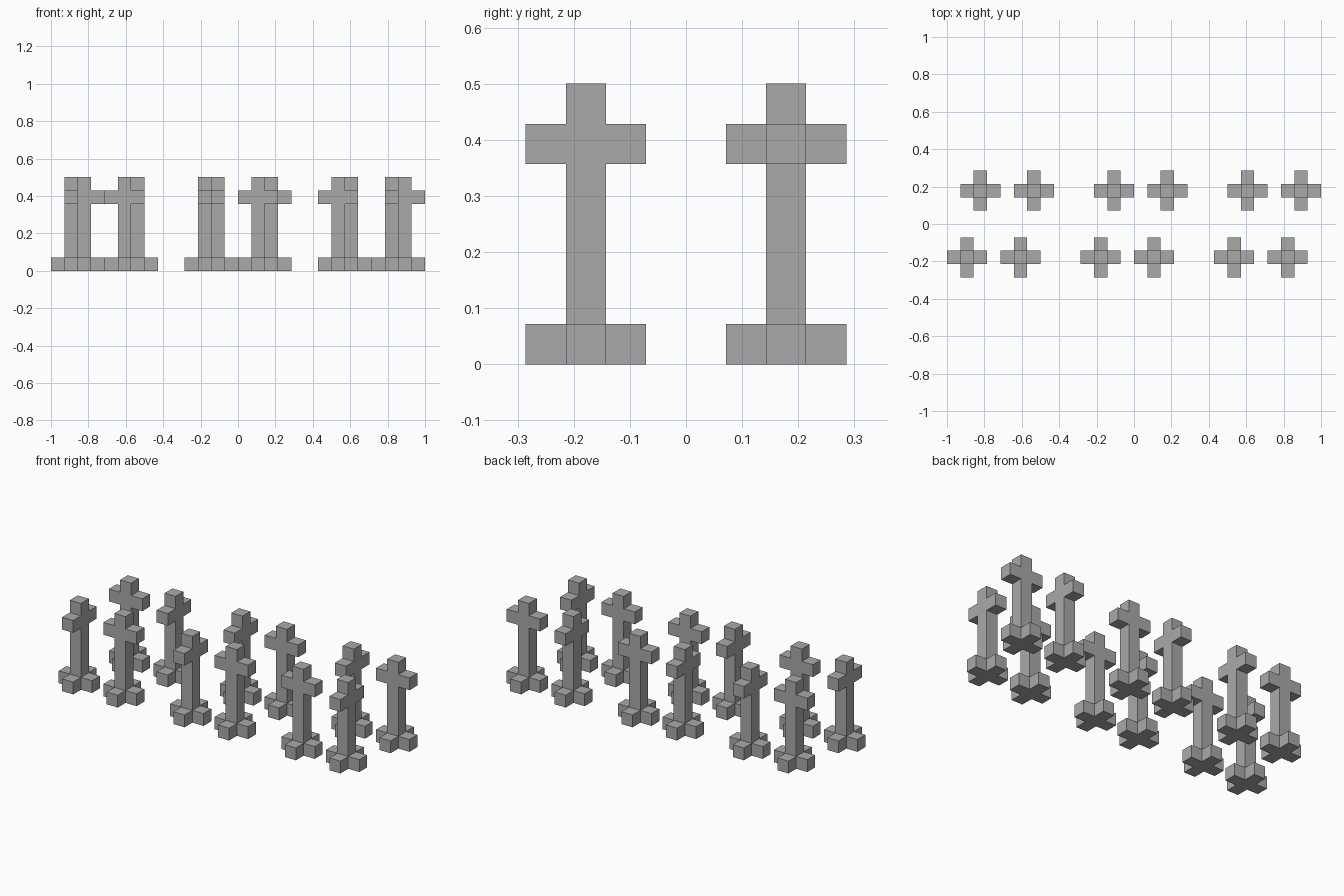
import bpy
import bmesh
from mathutils import Matrix, Vector

cube = bpy.data.objects.get("Cube")
if cube:
    bpy.data.objects.remove(cube, do_unlink=True)

U = 1 / 14  # width of one square bar

stone = bpy.data.materials.new("stone grey")
stone.use_nodes = True
stone.diffuse_color = (0.4, 0.4, 0.4, 1)
stone.node_tree.nodes["Principled BSDF"].inputs["Base Color"].default_value = (0.4, 0.4, 0.4, 1)


def grow(bm, face, length):
    """Extrude one face straight out and return its new cap."""
    direction = face.normal.copy()
    result = bmesh.ops.extrude_face_region(bm, geom=[face])["geom"]
    verts = [g for g in result if isinstance(g, bmesh.types.BMVert)]
    cap = next(g for g in result if isinstance(g, bmesh.types.BMFace))
    bmesh.ops.translate(bm, verts=verts, vec=direction * length)
    bm.normal_update()
    return cap


def grow_arms(bm, height, axes):
    """Push out the shaft's side faces at a height along the given axes."""
    sides = [f for f in bm.faces
             if abs(f.calc_center_median().z - height) < 0.1
             and any(abs(f.normal[a]) > 0.9 for a in axes)]
    for face in sides:
        grow(bm, face, 1)


def cross_post(name, x, y, arm_axis):
    bm = bmesh.new()
    bmesh.ops.create_cube(bm, size=1, matrix=Matrix.Translation((0, 0, 0.5)))
    bm.normal_update()
    # Shaft, crossbar block and top block
    cap = max(bm.faces, key=lambda f: f.normal.z)
    for length in (4, 1, 1):
        cap = grow(bm, cap, length)
    # Plus-shaped foot and two-armed crossbar
    grow_arms(bm, 0.5, (0, 1))
    grow_arms(bm, 5.5, (arm_axis,))
    bmesh.ops.recalc_face_normals(bm, faces=bm.faces)
    bmesh.ops.scale(bm, verts=bm.verts, vec=(U, U, U))
    mesh = bpy.data.meshes.new(name)
    bm.to_mesh(mesh)
    bm.free()
    mesh.materials.append(stone)
    post = bpy.data.objects.new(name, mesh)
    post.location = Vector((x, y, 0)) * U
    bpy.context.collection.objects.link(post)


# Posts in bar widths: x position and crossbar axis (0 = sideways, 1 = front to back)
rows = {
    "front": (-2.5, ((-12.5, 1), (-8.5, 0), (-2.5, 1), (1.5, 0), (7.5, 0), (11.5, 1))),
    "back": (2.5, ((-11.5, 0), (-7.5, 1), (-1.5, 1), (2.5, 0), (8.5, 1), (12.5, 0))),
}
for row, (y, posts) in rows.items():
    for number, (x, axis) in enumerate(posts, 1):
        cross_post(f"{row}_cross_post_{number}", x, y, axis)
